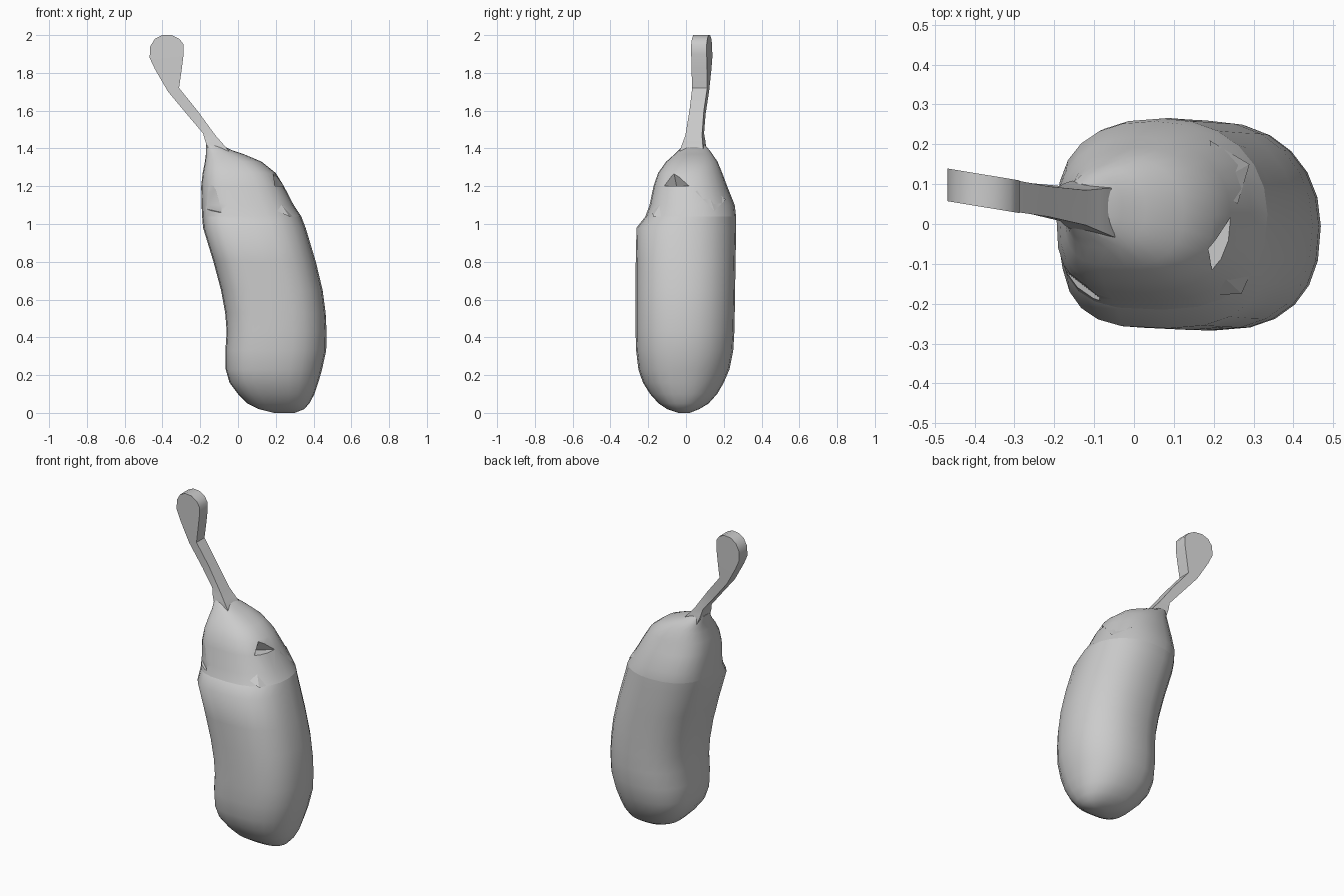
import bpy, bmesh, math
from mathutils import Vector

old = bpy.data.objects.get("Cube")
if old:
    bpy.data.objects.remove(old, do_unlink=True)

grey = bpy.data.materials.new("plain grey")
grey.use_nodes = True
colour = (0.6, 0.6, 0.6, 1)
grey.diffuse_color = colour
grey.node_tree.nodes["Principled BSDF"].inputs["Base Color"].default_value = colour


def shade(part, angle):
    """Smooth a part but keep its harder edges."""
    bpy.ops.object.select_all(action="DESELECT")
    part.select_set(True)
    bpy.context.view_layer.objects.active = part
    bpy.ops.object.shade_smooth_by_angle(angle=math.radians(angle))


def finish(name, mesh_builder, angle):
    """Turn a bmesh into a named, coloured, shaded object."""
    bmesh.ops.recalc_face_normals(mesh_builder, faces=mesh_builder.faces)
    mesh = bpy.data.meshes.new(name)
    mesh_builder.to_mesh(mesh)
    mesh_builder.free()
    mesh.materials.append(grey)
    part = bpy.data.objects.new(name, mesh)
    bpy.context.collection.objects.link(part)
    shade(part, angle)
    return part


def skin(builder, rings):
    """Join closed rings of equal length and cap both ends."""
    loops = [[builder.verts.new(p) for p in ring] for ring in rings]
    count = len(loops[0])
    for low, high in zip(loops, loops[1:]):
        for i in range(count):
            j = (i + 1) % count
            builder.faces.new((low[i], low[j], high[j], high[i]))
    builder.faces.new(loops[0][::-1])
    builder.faces.new(loops[-1])


# Roundness of each corner, counter-clockwise from back right; lower is squarer
corner_power = [0.95, 0.82, 0.62, 0.82]


def rounded_ring(z, left, right, front, back, sides=24):
    """Squarish oval filling the given extents, with its own four corners."""
    def bend(value, power):
        return math.copysign(abs(value) ** power, value)
    points = []
    for i in range(sides):
        a = math.tau * i / sides
        power = corner_power[i * 4 // sides]
        x = (left + right) / 2 + (right - left) / 2 * bend(math.cos(a), power)
        y = (front + back) / 2 + (back - front) / 2 * bend(math.sin(a), power)
        points.append(Vector((x, y, z)))
    return points


# Bent body: height, left, right, front, back
rim = (1.04, -0.19, 0.335, -0.215, 0.265)
body_rows = [
    (0.0, 0.19, 0.3, -0.04, 0.02), (0.02, 0.11, 0.35, -0.1, 0.07),
    (0.05, 0.05, 0.378, -0.145, 0.12), (0.1, 0, 0.405, -0.19, 0.165),
    (0.16, -0.045, 0.425, -0.228, 0.2), (0.23, -0.065, 0.445, -0.252, 0.23),
    (0.33, -0.067, 0.467, -0.264, 0.25), (0.43, -0.06, 0.469, -0.267, 0.256),
    (0.53, -0.068, 0.464, -0.267, 0.258), (0.65, -0.09, 0.448, -0.267, 0.26),
    (0.8, -0.13, 0.412, -0.266, 0.262), (0.98, -0.185, 0.358, -0.262, 0.266),
    rim,
]
body = bmesh.new()
skin(body, [rounded_ring(*row) for row in body_rows])
finish("body", body, 40)

# Leafy cap narrowing towards the stem, flush with the body rim
cap_rows = [
    rim, (1.1, -0.193, 0.295, -0.193, 0.258),
    (1.2, -0.195, 0.243, -0.172, 0.218), (1.27, -0.187, 0.2, -0.148, 0.192),
    (1.33, -0.175, 0.125, -0.105, 0.167), (1.37, -0.17, 0.03, -0.06, 0.14),
    (1.39, -0.17, -0.03, -0.04, 0.125), (1.42, -0.17, -0.09, -0.01, 0.1),
]
cap_mesh = bmesh.new()
skin(cap_mesh, [rounded_ring(*row) for row in cap_rows])
cap = finish("cap", cap_mesh, 40)


def wedge(name, a, b, c, d):
    """Four-cornered wedge, used for leaf tips and for the gaps between them."""
    builder = bmesh.new()
    bmesh.ops.convex_hull(builder, input=[builder.verts.new(p) for p in (a, b, c, d)])
    return finish(name, builder, 5)


# Gaps between the leaves, cut into the cap
gaps = [
    wedge("gap_cutter_side", (0.16, -0.05, 1.2), (0.27, 0.04, 1.2),
          (0.23, -0.18, 1.2), (0.2, -0.07, 1.3)),
    wedge("gap_cutter_corner", (-0.08, -0.19, 1.06), (-0.21, -0.09, 1.09),
          (-0.24, -0.24, 1.06), (-0.15, -0.13, 1.31)),
]
for gap in gaps:
    gap.hide_render = True
    gap.hide_set(True)
    cut = cap.modifiers.new(gap.name, "BOOLEAN")
    cut.object = gap
    cut.operation = "DIFFERENCE"
    bpy.context.view_layer.objects.active = cap
    bpy.ops.object.modifier_apply(modifier=cut.name)
    bpy.data.objects.remove(gap, do_unlink=True)
shade(cap, 30)

# Leaf tips lying on the cap
wedge("leaf_tip_front", (0.29, -0.13, 1.04), (0.16, -0.18, 1.09),
      (0.27, -0.175, 1.04), (0.2, -0.11, 1.15))
wedge("leaf_tip_back", (0.29, 0.15, 1.07), (0.2, 0.1, 1.22),
      (0.26, 0.05, 1.17), (0.19, 0.21, 1.13))

# Flat paddle stem: left x, left z, right x, right z, half thickness
stem_rows = [
    (-0.13, 1.34, -0.02, 1.34, 0.065), (-0.155, 1.39, -0.05, 1.39, 0.062),
    (-0.174, 1.44, -0.085, 1.43, 0.053), (-0.185, 1.48, -0.12, 1.47, 0.044),
    (-0.27, 1.58, -0.215, 1.6, 0.038),
    (-0.37, 1.7, -0.312, 1.72, 0.04), (-0.44, 1.82, -0.298, 1.82, 0.041),
    (-0.468, 1.88, -0.288, 1.9, 0.041), (-0.465, 1.94, -0.288, 1.95, 0.041),
    (-0.44, 1.98, -0.31, 1.98, 0.041), (-0.4, 2.0, -0.35, 2.0, 0.041),
]


def stem_ring(left, left_z, right, right_z, half):
    """Four corners of the stem, turned a little about the upright axis."""
    def at(x, z, side):
        return Vector((x, 0.021 - 0.165 * x + side * half, z))
    return [at(left, left_z, -1), at(right, right_z, -1),
            at(right, right_z, 1), at(left, left_z, 1)]


stem = bmesh.new()
skin(stem, [stem_ring(*row) for row in stem_rows])
finish("stem", stem, 40)
